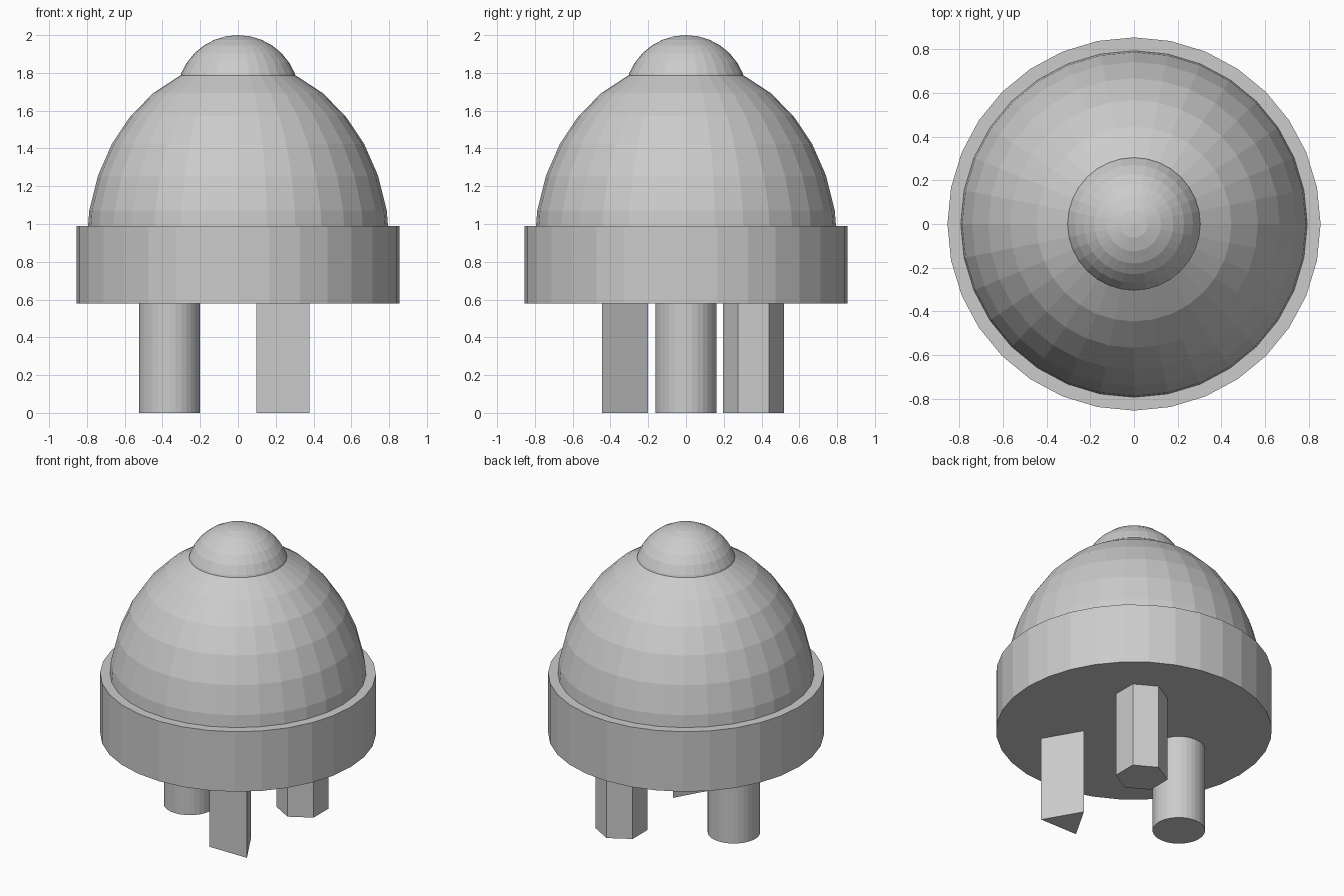
import bpy
import bmesh
from math import sin, cos, pi

if "Cube" in bpy.data.objects:
    bpy.data.objects.remove(bpy.data.objects["Cube"])


def finish(bm, name):
    bmesh.ops.recalc_face_normals(bm, faces=bm.faces)
    mesh = bpy.data.meshes.new(name)
    bm.to_mesh(mesh)
    bm.free()
    obj = bpy.data.objects.new(name, mesh)
    bpy.context.collection.objects.link(obj)
    return obj


def prism(name, sides, radius, x, y, z0, z1):
    """Upright prism whose first corner points to +y."""
    bm = bmesh.new()
    rings = []
    for z in (z0, z1):
        rings.append([bm.verts.new((x + radius * sin(2 * pi * i / sides),
                                    y + radius * cos(2 * pi * i / sides), z))
                      for i in range(sides)])
    low, high = rings
    for i in range(sides):
        j = (i + 1) % sides
        bm.faces.new((low[i], low[j], high[j], high[i]))
    bm.faces.new(low)
    bm.faces.new(high)
    return finish(bm, name)


def half_ball(name, radius, height, z, segments=32, rings=8):
    """Closed upper half of a faceted ball standing at height z."""
    bm = bmesh.new()
    loops = []
    for k in range(rings):
        a = pi / 2 * k / rings
        loops.append([bm.verts.new((radius * cos(a) * sin(2 * pi * i / segments),
                                    radius * cos(a) * cos(2 * pi * i / segments),
                                    z + height * sin(a)))
                      for i in range(segments)])
    tip = bm.verts.new((0, 0, z + height))
    for i in range(segments):
        j = (i + 1) % segments
        for lo, hi in zip(loops, loops[1:]):
            bm.faces.new((lo[i], lo[j], hi[j], hi[i]))
        bm.faces.new((loops[-1][i], loops[-1][j], tip))
    bm.faces.new(loops[0])
    return finish(bm, name)


# Body: base disc, dome and top knob
prism("base_disc", 32, 0.855, 0, 0, 0.58, 0.99)
half_ball("dome", 0.803, 0.98, 0.88)
half_ball("top_knob", 0.325, 0.325, 1.675)

# Three differently shaped pegs under the disc
prism("round_peg", 32, 0.1625, -0.3625, 0, 0, 0.62)
prism("triangular_peg", 3, 0.1625, 0.2375, -0.3625, 0, 0.62)
prism("hexagonal_peg", 6, 0.1625, 0.2375, 0.3575, 0, 0.62)
